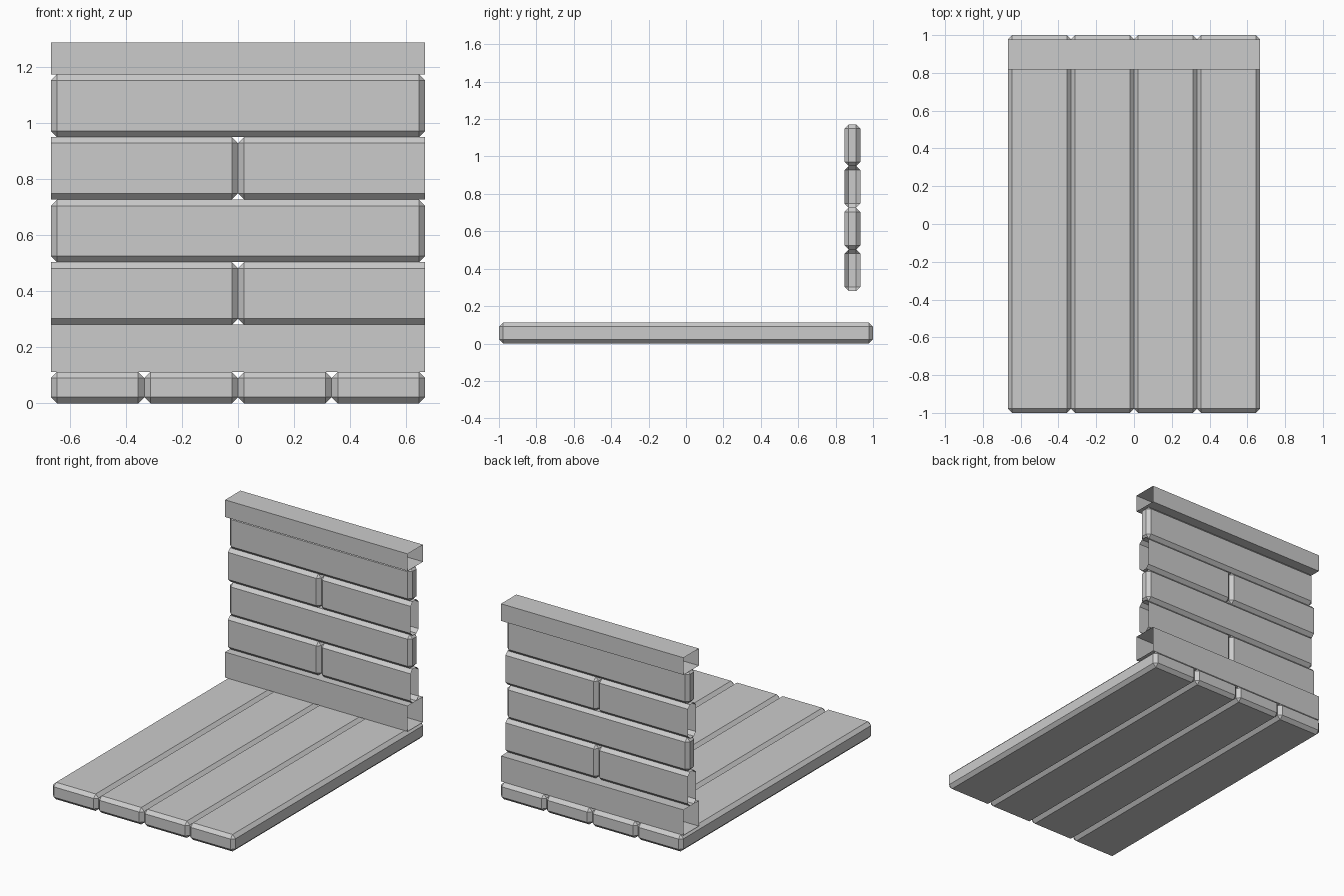
import bpy
import bmesh

old = bpy.data.objects.get("Cube")
if old:
    bpy.data.objects.remove(old, do_unlink=True)

HALF = 0.667      # half of the overall width
BEVEL = 0.022     # chamfer on every block edge
BACK = 0.89       # wall centre line

stone = bpy.data.materials.new("plain grey")
stone.use_nodes = True
grey = (0.6, 0.6, 0.6, 1)
stone.diffuse_color = grey
stone.node_tree.nodes["Principled BSDF"].inputs["Base Color"].default_value = grey


def block(name, low, high, open_ends=(), bevel=BEVEL):
    """Box between two corners, chamfered, with open ends on the given x sides."""
    bm = bmesh.new()
    bmesh.ops.create_cube(bm, size=1)
    for v in bm.verts:
        v.co = [(a + b) / 2 + c * (b - a) for a, b, c in zip(low, high, v.co)]
    bm.normal_update()
    ends = [f for f in bm.faces if round(f.normal.x) in open_ends]
    rim = {e for f in ends for e in f.edges}
    if bevel:
        edges = [e for e in bm.edges if e not in rim]
        bmesh.ops.delete(bm, geom=ends, context="FACES_ONLY")
        bmesh.ops.bevel(bm, geom=edges, offset=bevel, segments=1,
                        affect="EDGES", clamp_overlap=True)
    else:
        bmesh.ops.delete(bm, geom=ends, context="FACES_ONLY")
    mesh = bpy.data.meshes.new(name)
    bm.to_mesh(mesh)
    bm.free()
    mesh.materials.append(stone)
    obj = bpy.data.objects.new(name, mesh)
    bpy.context.collection.objects.link(obj)
    return obj


# Floor: four long planks running front to back
plank = HALF / 2
for i in range(4):
    x = -HALF + i * plank
    block(f"floor_plank_{i + 1}", (x, -1, 0), (x + plank, 1, 0.112))

# Hollow base rail and top cap, open at both ends
for name, bottom, top in (("base_rail", 0.112, 0.28), ("top_cap", 1.172, 1.285)):
    block(name, (-HALF, 0.818, bottom), (HALF, 0.978, top), (-1, 1), 0)

# Wall: courses of two half bricks alternating with one full brick
course = (1.172 - 0.28) / 4
for row in range(4):
    z = 0.28 + row * course
    front, back = BACK - 0.042, BACK + 0.042
    if row % 2:
        block(f"full_brick_{row + 1}", (-HALF, front, z), (HALF, back, z + course))
    else:
        # Half bricks are cut off open at the outer ends
        block(f"right_half_brick_{row + 1}", (-HALF, front, z), (0, back, z + course), (-1,))
        block(f"left_half_brick_{row + 1}", (0, front, z), (HALF, back, z + course), (1,))
